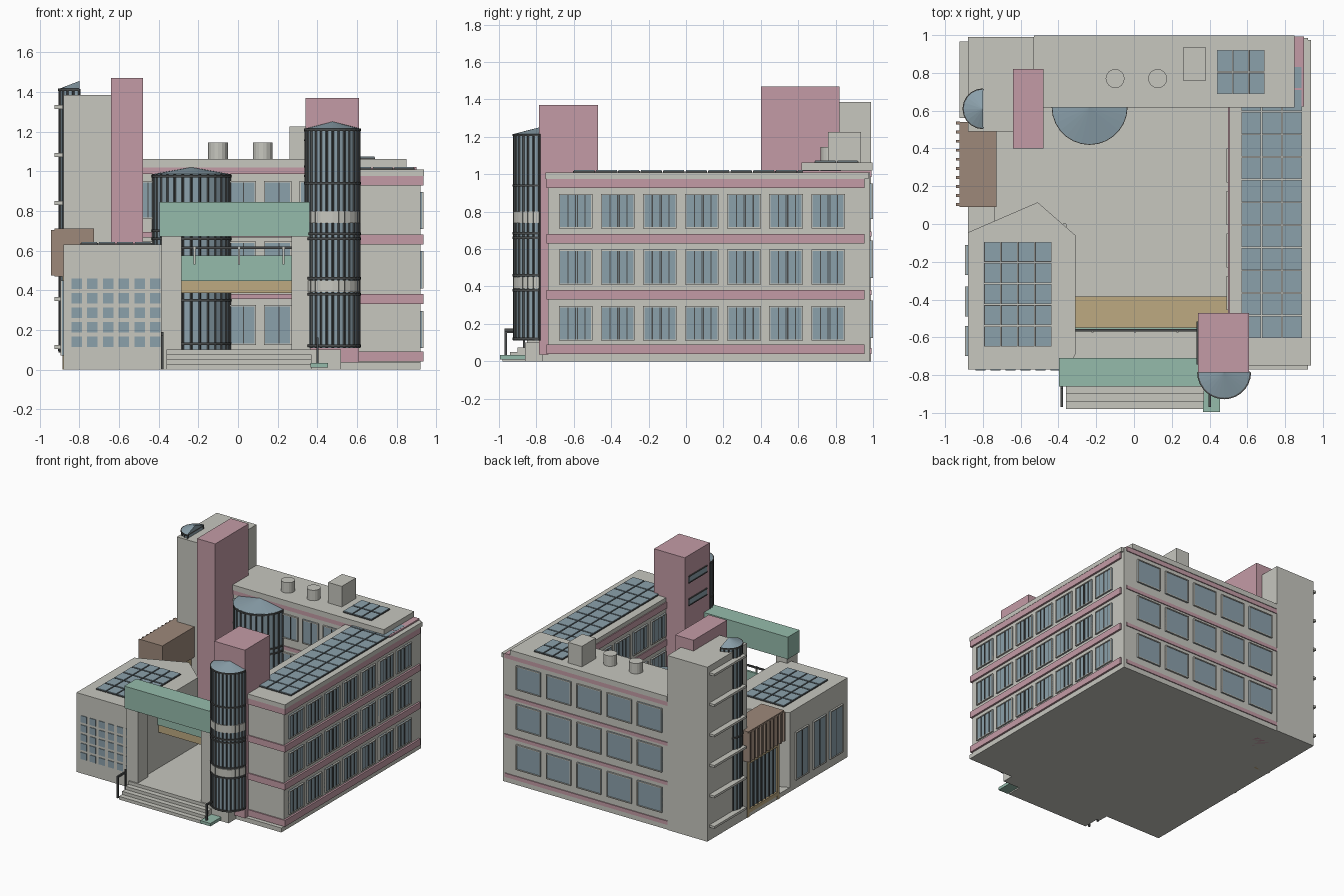
import bpy, bmesh, math

if "Cube" in bpy.data.objects:
    bpy.data.objects.remove(bpy.data.objects["Cube"])


def mat(name, r, g, b):
    m = bpy.data.materials.new(name)
    m.diffuse_color = (r, g, b, 1)
    m.use_nodes = True
    m.node_tree.nodes["Principled BSDF"].inputs["Base Color"].default_value = m.diffuse_color
    return m


CON = mat("concrete", 0.57, 0.57, 0.52)
PINK = mat("pink", 0.55, 0.33, 0.38)
GREEN = mat("green", 0.30, 0.50, 0.41)
TAN = mat("tan", 0.51, 0.40, 0.22)
BROWN = mat("brown", 0.34, 0.25, 0.195)
GLASS = mat("glass_blue", 0.26, 0.355, 0.41)
DARK = mat("dark_metal", 0.07, 0.075, 0.075)


def finish(name, bm, m):
    bmesh.ops.recalc_face_normals(bm, faces=bm.faces)
    me = bpy.data.meshes.new(name)
    bm.to_mesh(me)
    bm.free()
    me.materials.append(m)
    ob = bpy.data.objects.new(name, me)
    bpy.context.collection.objects.link(ob)
    return ob


def add_prism(bm, pts, z0, z1, apex=None):
    """Extrude a plan outline; with apex given, close it to a point instead."""
    lo = [bm.verts.new((x, y, z0)) for x, y in pts]
    bm.faces.new(lo)
    hi = [bm.verts.new((x, y, z1)) for x, y in pts] if apex is None else None
    top = bm.verts.new((*apex, z1)) if apex else None
    for i in range(len(lo)):
        j = (i + 1) % len(lo)
        bm.faces.new((lo[i], lo[j], top) if apex else (lo[i], lo[j], hi[j], hi[i]))
    if hi:
        bm.faces.new(hi)


def prism(name, m, pts, z0, z1, apex=None):
    bm = bmesh.new()
    add_prism(bm, pts, z0, z1, apex)
    return finish(name, bm, m)


def boxes(name, m, *items):
    """One object from boxes given as (x0, x1, y0, y1, z0, z1)."""
    bm = bmesh.new()
    for x0, x1, y0, y1, z0, z1 in items:
        add_prism(bm, [(x0, y0), (x1, y0), (x1, y1), (x0, y1)], z0, z1)
    return finish(name, bm, m)


def plate(axis, pos, u0, u1, z0, z1, t):
    """Box on a wall at pos, sticking out by signed t along axis."""
    a, b = sorted((pos - t * 0.5, pos + t))
    return (a, b, u0, u1, z0, z1) if axis == 'x' else (u0, u1, a, b, z0, z1)


def windows(name, axis, pos, s, centres, w, rows, bars):
    """Grid of framed windows; bars are mullion positions from -1 to 1."""
    glass, frame, edge = [], [], []
    f = 0.007
    for c in centres:
        for z0, z1 in rows:
            a, b = c - w / 2, c + w / 2
            glass.append(plate(axis, pos, a, b, z0, z1, s * 0.008))
            for u in (-1, 1):
                x = c + u * (w / 2 - f / 2)
                frame.append(plate(axis, pos, x - f / 2, x + f / 2, z0, z1, s * 0.014))
            frame.append(plate(axis, pos, a, b, z0, z0 + f, s * 0.014))
            frame.append(plate(axis, pos, a, b, z1 - f, z1, s * 0.014))
            for u in bars:
                x = c + u * w / 2
                edge.append(plate(axis, pos, x - 0.003, x + 0.003, z0, z1, s * 0.011))
    boxes(name + "_glass", GLASS, *glass)
    boxes(name + "_frames", CON, *frame)
    if edge:
        boxes(name + "_mullions", DARK, *edge)


def solar(name, x0, y0, nx, ny, px, py, w, h, z):
    cells = [(x0 + i * px, y0 + j * py) for i in range(nx) for j in range(ny)]
    boxes(name, GLASS, *[(x, x + w, y, y + h, z, z + 0.012) for x, y in cells])
    boxes(name + "_rims", DARK, *[(x - .003, x + w + .003, y - .003, y + h + .003, z, z + .007)
                                  for x, y in cells])


def bay(name, cx, cy, r, a0, z0, z1, ztop, rings, seg=14):
    """Half-round glazed bay with mullions, rings and a conical cap."""
    def arc(rad):
        return [(cx + rad * math.cos(a0 + math.pi * i / seg),
                 cy + rad * math.sin(a0 + math.pi * i / seg)) for i in range(seg + 1)]
    prism(name + "_glass", GLASS, arc(r), z0, z1)
    prism(name + "_cap", GLASS, arc(r + 0.004), z1, ztop, (cx, cy))
    bm = bmesh.new()
    for i in range(seg + 1):
        a = a0 + math.pi * i / seg
        x, y = cx + r * math.cos(a), cy + r * math.sin(a)
        add_prism(bm, [(x + .006 * math.cos(a + k * math.pi / 2),
                        y + .006 * math.sin(a + k * math.pi / 2)) for k in range(4)], z0, z1)
    for z in rings:
        add_prism(bm, arc(r + 0.008), z - 0.006, z + 0.006)
    finish(name + "_mullions", bm, DARK)
    return arc


# --- ground plinth, courtyard floor and entrance steps
boxes("plinth", CON, (-0.88, 0.92, -0.77, 0.985, 0, 0.035))
boxes("courtyard_floor", CON, (-0.36, 0.52, -0.86, 0.65, 0, 0.10), (-0.74, 0.0, 0.0, 0.65, 0, 0.10))
boxes("entrance_steps", CON, *[(-0.36, 0.37, -0.86 - 0.04 * i, -0.8, 0, 0.10 - 0.025 * i)
                               for i in range(4)])
boxes("green_ramp", GREEN, (0.365, 0.455, -0.995, -0.82, 0.01, 0.033))
boxes("step_handrails", DARK,
      (-0.388, -0.376, -0.97, -0.86, 0.16, 0.175), (-0.388, -0.376, -0.97, -0.958, 0, 0.17),
      (-0.388, -0.376, -0.872, -0.86, 0, 0.19), (0.395, 0.407, -0.97, -0.86, 0.15, 0.163),
      (0.395, 0.407, -0.97, -0.958, 0.02, 0.16))

# --- right wing
boxes("right_wing", CON, (0.505, 0.92, -0.738, 0.97, 0, 0.98))
boxes("right_wing_roof", CON, (0.505, 0.937, -0.75, 0.975, 0.975, 1.01))
boxes("right_wing_bands", PINK, *[(0.498, 0.935, -0.747, 0.955, z, z + 0.05)
                                  for z in (0.04, 0.33, 0.63, 0.927)])
rows = [(0.11, 0.295), (0.41, 0.597), (0.71, 0.895)]
ys = [-0.59 + 0.225 * i for i in range(7)]
windows("right_windows", 'x', 0.92, 1, ys, 0.18, rows, (-0.45, 0, 0.1, 0.55))
windows("court_right_windows", 'x', 0.505, -1, ys[1:5], 0.18, rows, (-0.45, 0, 0.55))
solar("right_wing_solar", 0.572, -0.60, 3, 12, 0.108, 0.12, 0.098, 0.11, 1.01)

# --- back wing
boxes("back_wing", CON, (-0.53, 0.92, 0.63, 0.985, 0, 1.01))
boxes("back_wing_roof", CON, (-0.53, 0.85, 0.617, 0.997, 1.02, 1.062))
boxes("back_wing_bands", PINK, *[(-0.53, 0.90, 0.622, 0.992, z, z + h)
                                 for z, h in ((0.04, .03), (0.355, .027), (0.667, .027), (0.985, .036))])
rows2 = [(0.125, 0.325), (0.445, 0.645), (0.76, 0.95)]
windows("back_windows", 'y', 0.985, 1, [0.69 - 0.266 * i for i in range(5)], 0.215, rows2, ())
windows("court_back_windows", 'y', 0.63, -1, [-0.46, 0.02, 0.2, 0.38], 0.14, rows2, (0.1,))
solar("back_solar", 0.443, 0.69, 3, 2, 0.085, 0.12, 0.075, 0.108, 1.062)
boxes("roof_box", CON, (0.26, 0.38, 0.76, 0.935, 1.06, 1.225))
for k, x in enumerate((-0.10, 0.125)):
    prism(f"roof_vent_{k}", CON, [(x + .05 * math.cos(math.pi * i / 8), .77 + .05 * math.sin(math.pi * i / 8))
                                  for i in range(16)], 1.06, 1.145)
bay("court_bay", -0.235, 0.62, 0.193, math.pi, 0.10, 0.985, 1.02, (0.13, 0.35, 0.40, 0.66, 0.70, 0.975))

# --- stair tower at the back left, with ledges and a slim glazed bay
boxes("stair_tower", CON, (-0.88, -0.53, 0.49, 0.99, 0, 1.385))
boxes("tower_ledges", CON, *[(-0.925, -0.86, 0.56, 0.965, 0.105 + 0.242 * i, 0.123 + 0.242 * i)
                             for i in range(6)])
bay("tower_bay", -0.80, 0.61, 0.10, math.pi / 2, 0.085, 1.415, 1.455, (0.1, 0.7, 1.41), 10)
boxes("pink_tower", PINK, (-0.64, -0.48, 0.40, 0.82, 0, 1.47))

# --- pink entrance tower with its round glazed bay
boxes("pink_entrance_tower", PINK, (0.34, 0.61, -0.785, -0.47, 0.035, 1.37))
boxes("slot_windows", GLASS, *[(0.335, 0.36, -0.74, -0.52, z, z + 0.04) for z in (0.98, 1.16)])
boxes("slot_frames", DARK, *[(0.332, 0.36, -0.745, -0.515, z, z + 0.008)
                             for z in (0.972, 1.02, 1.152, 1.2)])
arc = bay("entrance_bay", 0.477, -0.785, 0.135, math.pi, 0.11, 1.215, 1.25,
          (0.12, 0.38, 0.46, 0.66, 0.685, 0.94, 1.21))
for k, z in enumerate((0.39, 0.74)):
    prism(f"entrance_bay_belt_{k}", CON, arc(0.1405), z, z + 0.06)

# --- left annex
prism("annex", CON, [(-0.88, -0.77), (-0.35, -0.77), (-0.31, -0.69), (-0.31, -0.06),
                     (-0.51, 0.115), (-0.88, -0.045)], 0, 0.63)
grid = [(-0.84 + 0.0795 * i, 0.115 + 0.073 * j) for i in range(6) for j in range(5)]
boxes("annex_grid_windows", GLASS, *[(x, x + .053, -0.775, -0.76, z, z + .053) for x, z in grid])
windows("annex_side_windows", 'x', -0.88, -1, [-0.19, -0.41, -0.62], 0.16, [(0.07, 0.45)], (0,))
solar("annex_solar", -0.79, -0.645, 4, 5, 0.09, 0.112, 0.08, 0.1, 0.63)

# --- entrance portal and footbridge
boxes("portal_columns", CON, (-0.385, -0.285, -0.85, -0.72, 0, 0.67), (0.27, 0.365, -0.85, -0.72, 0, 0.67))
boxes("portal_beam", GREEN, (-0.397, 0.36, -0.86, -0.71, 0.67, 0.845))
boxes("footbridge", TAN, (-0.31, 0.505, -0.555, -0.385, 0.385, 0.447))
boxes("footbridge_parapet", GREEN, (-0.31, 0.34, -0.565, -0.548, 0.447, 0.575))
boxes("footbridge_rail", DARK, (-0.31, 0.34, -0.568, -0.555, 0.608, 0.62))
boxes("rail_posts", CON, *[(x - .005, x + .005, -0.575, -0.565, 0.53, 0.62) for x in (-0.22, 0.005, 0.23)])

# --- brown projecting room with fins, glazed screen below
boxes("brown_room", BROWN, (-0.925, -0.727, 0.09, 0.49, 0.47, 0.712), (-0.925, -0.88, 0.48, 0.54, 0.47, 0.712))
boxes("brown_fins", BROWN, *[(-0.942, -0.92, 0.095 + .048 * i, 0.11 + .048 * i, 0.475, 0.705)
                             for i in range(10)])
boxes("screen_frame", TAN, (-0.885, -0.75, 0.09, 0.115, 0, 0.47), (-0.885, -0.75, 0.465, 0.49, 0, 0.47),
      (-0.885, -0.75, 0.09, 0.49, 0.42, 0.47), (-0.885, -0.75, 0.09, 0.49, 0.03, 0.06))
boxes("screen_glass", GLASS, (-0.87, -0.76, 0.10, 0.48, 0.04, 0.45))
boxes("screen_mullions", DARK, *[(-0.88, -0.75, y, y + 0.008, 0.05, 0.43)
                                 for y in [0.15 + 0.05 * i for i in range(7)]])
